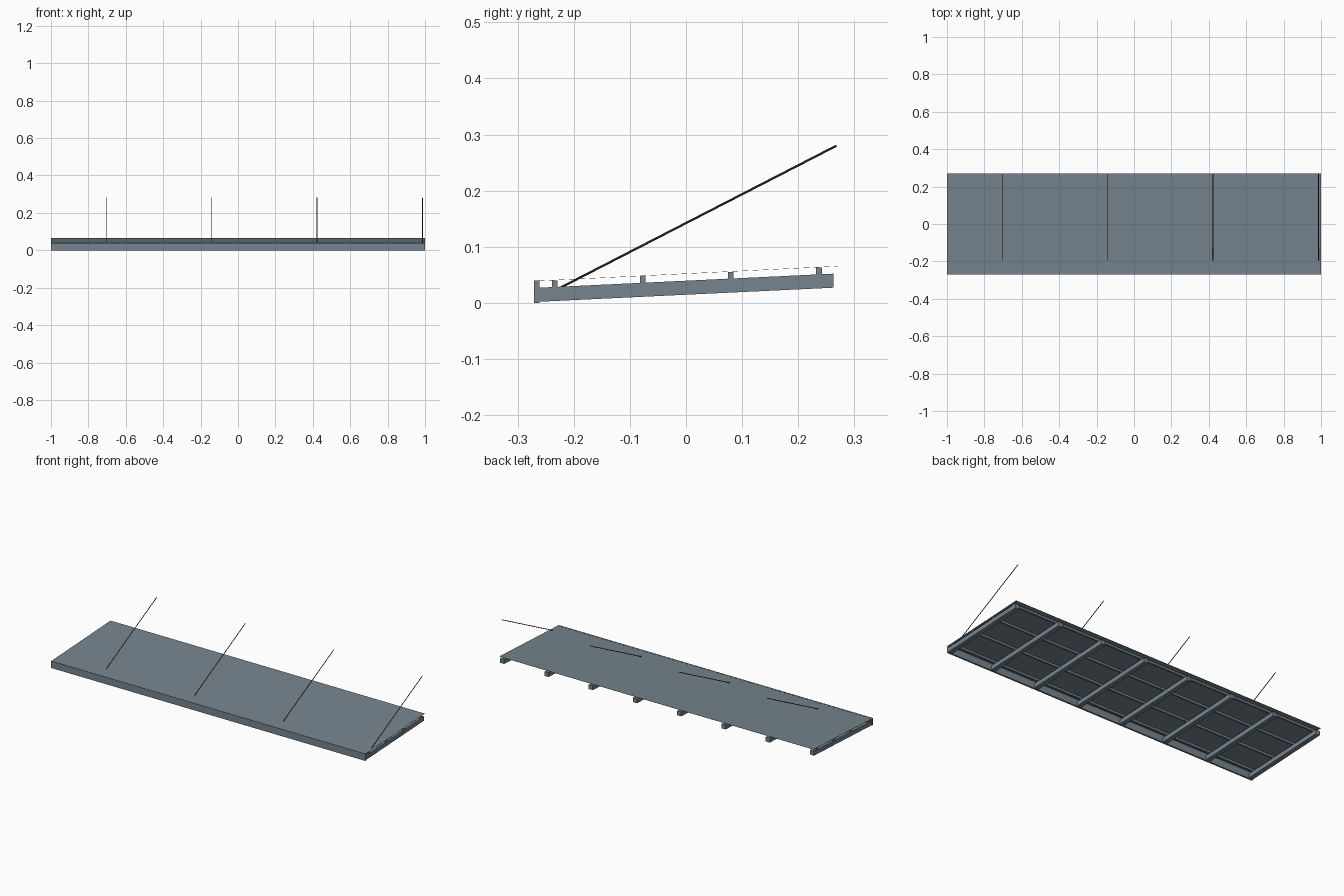
import bpy
from mathutils import Vector

cube = bpy.data.objects.get("Cube")
if cube:
    bpy.data.objects.remove(cube, do_unlink=True)


def material(name, color):
    mat = bpy.data.materials.new(name)
    mat.use_nodes = True
    mat.diffuse_color = color
    mat.node_tree.nodes["Principled BSDF"].inputs["Base Color"].default_value = color
    return mat


steel = material("blue grey steel", (0.18, 0.23, 0.27, 1))
dark = material("dark rod steel", (0.05, 0.055, 0.06, 1))

SLOPE = 0.049


def profile_bar(name, profile, x, width, mat=steel):
    """Extrude a side profile of (y, z) points along x."""
    n = len(profile)
    verts = [(x + s * width / 2, y, z) for s in (-1, 1) for y, z in profile]
    faces = [tuple(reversed(range(n))), tuple(range(n, 2 * n))]
    faces += [(i, (i + 1) % n, n + (i + 1) % n, n + i) for i in range(n)]
    mesh = bpy.data.meshes.new(name)
    mesh.from_pydata(verts, [], faces)
    mesh.materials.append(mat)
    obj = bpy.data.objects.new(name, mesh)
    bpy.context.collection.objects.link(obj)
    return obj


def box_profile(y0, y1, z0, z1):
    return [(y0, z0), (y1, z0), (y1, z1), (y0, z1)]


def rod(name, start, end, radius):
    a, b = Vector(start), Vector(end)
    bpy.ops.mesh.primitive_cylinder_add(vertices=8, radius=radius,
                                        depth=(b - a).length, location=(a + b) / 2)
    obj = bpy.context.object
    obj.name = name
    obj.rotation_euler = (b - a).to_track_quat('Z', 'Y').to_euler()
    obj.data.materials.append(dark)
    bpy.ops.object.shade_smooth_by_angle()


# Front fascia board
profile_bar("front_fascia", box_profile(-0.271, -0.261, 0, 0.04), 0, 2)

# Sloping rafters, with a tie rod over every second one
for i in range(8):
    x = -0.986 + i * 0.2817
    profile_bar(f"rafter_{i + 1}", [(-0.261, 0.002), (0.263, 0.027),
                                    (0.263, 0.052), (-0.261, 0.027)], x, 0.026)
    if i % 2:
        rod(f"tie_rod_{i // 2 + 1}", (x, -0.222, 0.028), (x, 0.268, 0.28), 0.002)

# Purlins across the rafters
for i in range(4):
    y = -0.234 + i * 0.157
    z = 0.0398 + i * 0.157 * SLOPE
    profile_bar(f"purlin_{i + 1}", box_profile(y - 0.005, y + 0.005, z - 0.012, z), 0, 2)

# Thin roof sheet resting on the purlins
profile_bar("roof_sheet", [(-0.27, 0.0385), (0.27, 0.0650),
                           (0.27, 0.0655), (-0.27, 0.0390)], 0, 2)
